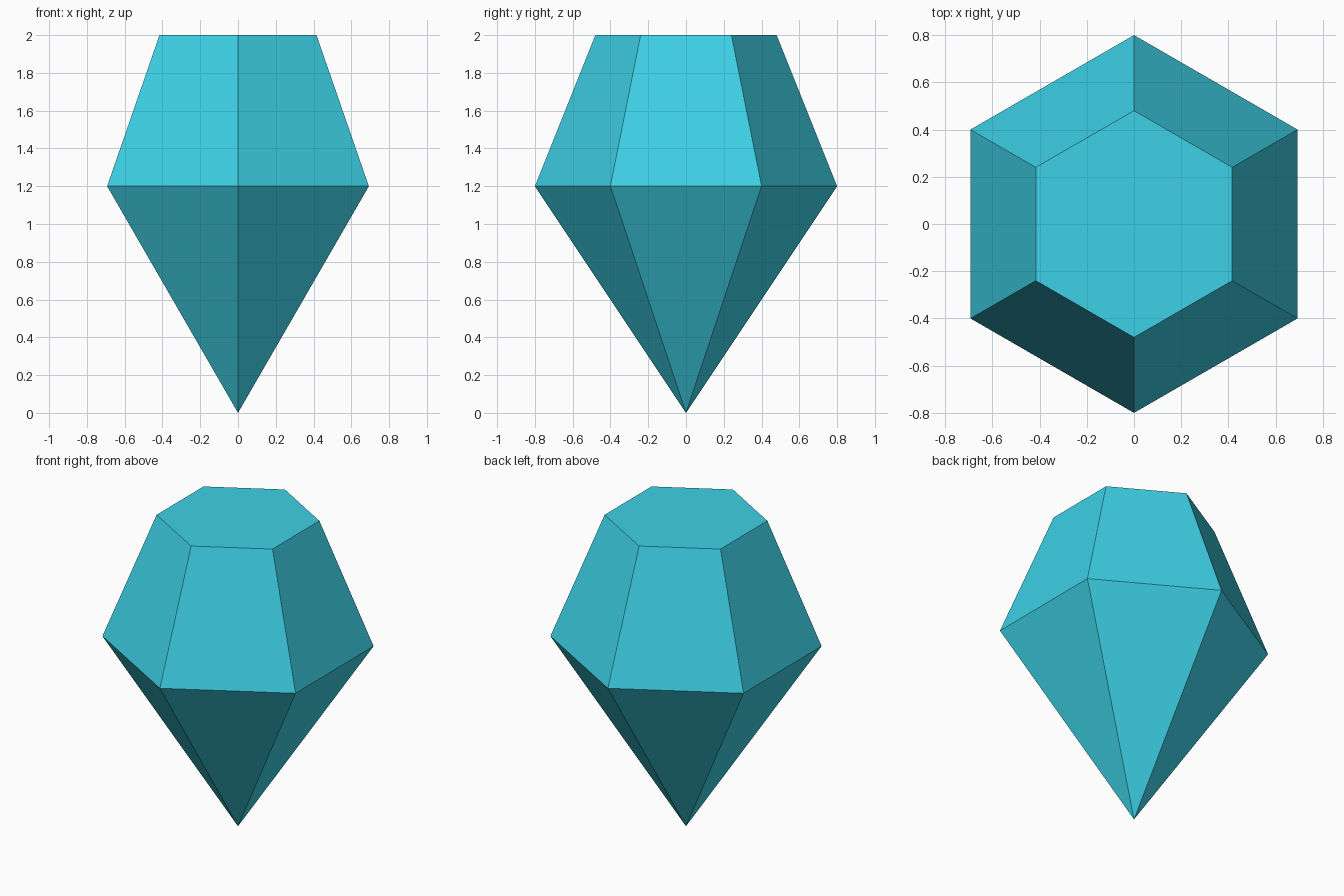
import bpy, bmesh, math

if "Cube" in bpy.data.objects:
    bpy.data.objects.remove(bpy.data.objects["Cube"])

SIDES = 6

# Gem colour
mat = bpy.data.materials.new("turquoise")
mat.diffuse_color = (0.047, 0.64, 0.79, 1.0)
mat.use_nodes = True
mat.node_tree.nodes["Principled BSDF"].inputs["Base Color"].default_value = mat.diffuse_color

bm = bmesh.new()


def ring(radius, z):
    """Hexagon of vertices with corners on the y axis."""
    return [bm.verts.new((radius * math.cos(math.pi / 2 + math.tau * i / SIDES),
                          radius * math.sin(math.pi / 2 + math.tau * i / SIDES), z))
            for i in range(SIDES)]


# Point, girdle and flat table of the gem
tip = bm.verts.new((0, 0, 0))
girdle = ring(0.8, 1.2)
table = ring(0.48, 2.0)

# Lower pavilion facets and upper crown facets
for i in range(SIDES):
    j = (i + 1) % SIDES
    bm.faces.new((tip, girdle[j], girdle[i]))
    bm.faces.new((girdle[i], girdle[j], table[j], table[i]))
bm.faces.new(table)
bmesh.ops.recalc_face_normals(bm, faces=bm.faces[:])

mesh = bpy.data.meshes.new("gem")
bm.to_mesh(mesh)
bm.free()
mesh.materials.append(mat)
gem = bpy.data.objects.new("gem", mesh)
bpy.context.collection.objects.link(gem)
